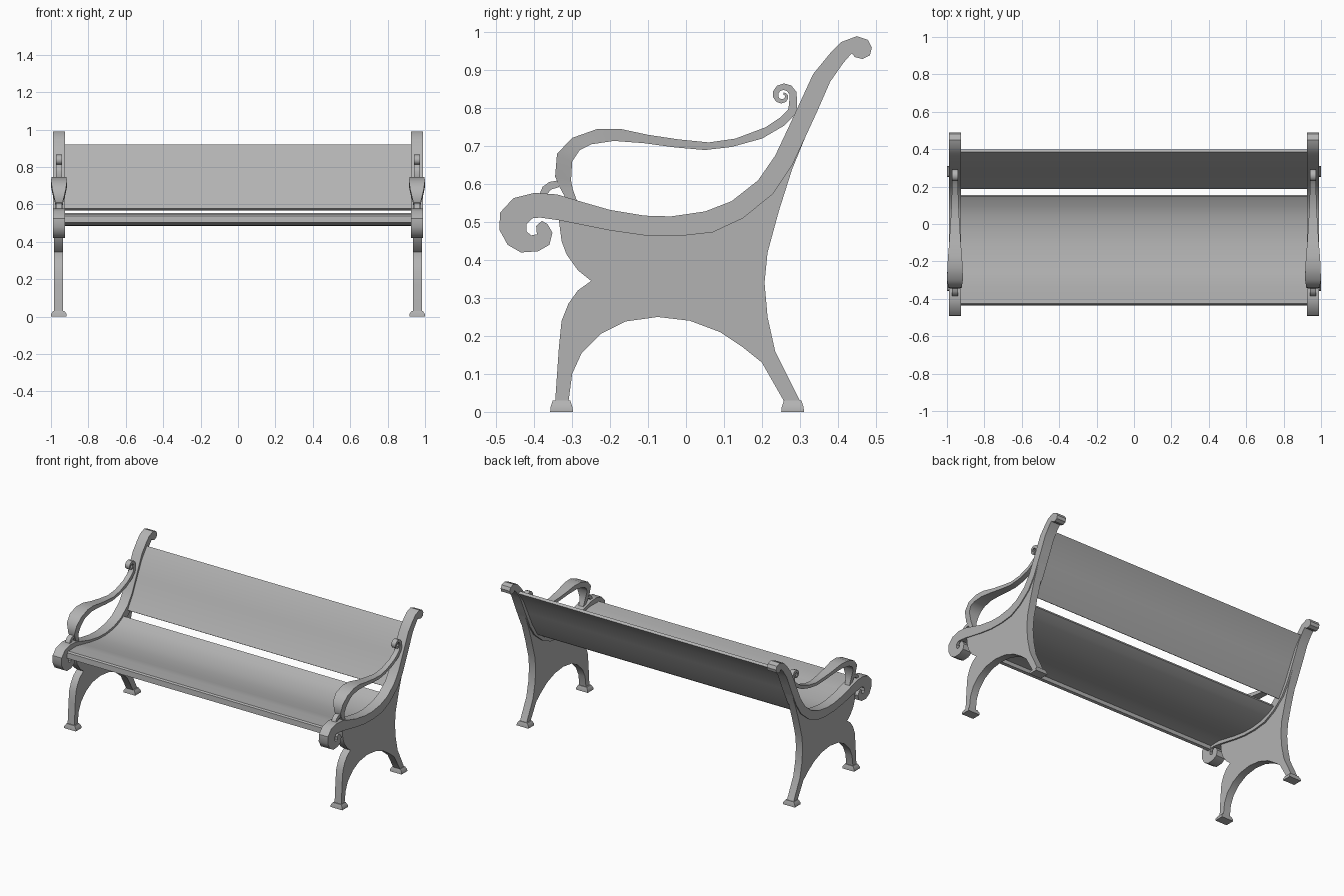
import bpy, bmesh, math

iron = bpy.data.materials.new("grey")
iron.diffuse_color = (.45, .45, .45, 1)


def finish(name, bm, angle=35):
    bmesh.ops.recalc_face_normals(bm, faces=bm.faces)
    me = bpy.data.meshes.new(name)
    bm.to_mesh(me)
    bm.free()
    me.materials.append(iron)
    ob = bpy.data.objects.new(name, me)
    bpy.context.collection.objects.link(ob)
    bpy.ops.object.select_all(action='DESELECT')
    ob.select_set(True)
    bpy.context.view_layer.objects.active = ob
    bpy.ops.object.shade_smooth_by_angle(angle=math.radians(angle))
    return ob


def loft(name, rings, angle=35):
    """Skin a list of closed rings and cap both ends."""
    bm = bmesh.new()
    vs = [[bm.verts.new(p) for p in r] for r in rings]
    n = len(vs[0])
    for a, b in zip(vs, vs[1:]):
        for i in range(n):
            j = (i + 1) % n
            bm.faces.new((a[i], a[j], b[j], b[i]))
    bm.faces.new(vs[0])
    bm.faces.new(vs[-1])
    return finish(name, bm, angle)


def prism(name, pts, x0, x1):
    """Extrude a side profile (y, z) along x."""
    return loft(name, [[(x, y, z) for y, z in pts] for x in (x0, x1)])


def sheet(name, path, t, half, lip=()):
    """Curved board: path in (y, z) thickened by t, with an optional front lip."""
    top, bot = [], []
    for i, (y, z) in enumerate(path):
        a, b = path[max(i - 1, 0)], path[min(i + 1, len(path) - 1)]
        dy, dz = b[0] - a[0], b[1] - a[1]
        l = math.hypot(dy, dz)
        ny, nz = -dz / l * t / 2, dy / l * t / 2
        top.append((y + ny, z + nz))
        bot.append((y - ny, z - nz))
    return prism(name, top + bot[::-1] + list(lip), -half, half)


# line shared by the scrolled rail and the leg panel
seam = [(-.335, .505), (-.26, .49), (-.2, .478), (-.11, .465), (-.02, .463), (.07, .473),
        (.15, .51), (.23, .575), (.28, .65), (.315, .725)]
# rail: front scroll, upper edge, top curl, back to the seam
rail = [(-.385, .512), (-.405, .51), (-.42, .495), (-.42, .475), (-.408, .465), (-.393, .468),
        (-.395, .49), (-.38, .503), (-.365, .495), (-.352, .472), (-.36, .44), (-.39, .423),
        (-.435, .42), (-.47, .44), (-.492, .48), (-.49, .525), (-.455, .563), (-.4, .577),
        (-.34, .573), (-.27, .552), (-.2, .532), (-.11, .517), (-.04, .515), (.05, .528),
        (.12, .555), (.19, .61), (.235, .675), (.275, .76), (.335, .89), (.38, .945),
        (.41, .975), (.45, .99), (.48, .98), (.49, .96), (.485, .94), (.465, .93),
        (.445, .935), (.437, .945), (.415, .92), (.38, .87), (.345, .79)]
# leg panel: rear edge, arch, front edge
panel = [(.28, .64), (.245, .53), (.215, .42), (.207, .34), (.215, .25), (.235, .16), (.302, .025),
         (.26, .025), (.2, .13), (.15, .17), (.09, .21), (.01, .24), (-.075, .25), (-.16, .238),
         (-.225, .205), (-.275, .155), (-.3, .1), (-.31, .025), (-.345, .025), (-.335, .17),
         (-.328, .24), (-.31, .285), (-.285, .32), (-.25, .345), (-.285, .373), (-.315, .415),
         (-.328, .45)]
# armrest: upper y, z, lower y, z, half width
arm = [(-.31, .55, -.285, .55, .017), (-.332, .59, -.298, .585, .018), (-.345, .62, -.303, .61, .022),
       (-.34, .68, -.3, .66, .036), (-.3, .722, -.28, .69, .042), (-.235, .745, -.25, .705, .041),
       (-.17, .745, -.19, .714, .037), (-.1, .73, -.11, .708, .031), (-.02, .718, -.03, .697, .026),
       (.06, .71, .05, .69, .021), (.13, .72, .12, .698, .018), (.21, .75, .2, .72, .016),
       (.25, .777, .26, .755, .016), (.27, .798, .293, .79, .016)]
# spiral at the rear end of the armrest
for k in range(14):
    a = math.radians(-20 + 35 * k)
    r = .040 - .0024 * k
    w = .021 - .0012 * k
    c, s = math.cos(a), math.sin(a)
    arm.append((.255 + c * (r - w), .833 + s * (r - w), .255 + c * r, .833 + s * r, .016))
# small curl joining armrest and rail
curl = [(-.335, .61), (-.36, .606), (-.378, .593), (-.386, .574), (-.366, .574),
        (-.355, .586), (-.335, .592)]

for side, s in (("left", -1), ("right", 1)):
    prism(side + "_scrolled_rail", seam + rail[::-1], s * .925, s * .99)
    prism(side + "_leg_panel", seam + panel, s * .936, s * .984)
    prism(side + "_arm_curl", curl, s * .942, s * .973)
    cx = s * .957
    loft(side + "_armrest", [[(cx - h, uy, uz), (cx + h, uy, uz), (cx + h, ly, lz), (cx - h, ly, lz)]
                             for uy, uz, ly, lz, h in arm], 50)
    # tapered feet
    for end, y in (("front", -.328), ("rear", .281)):
        loft(f"{side}_{end}_foot",
             [[(s * .958 + i * hx, y + j * hy, z) for i, j in ((-1, -1), (1, -1), (1, 1), (-1, 1))]
              for z, hx, hy in ((0, .042, .03), (.012, .042, .029), (.03, .03, .023))], 50)

# curved seat and backrest boards
sheet("seat", [(-.41, .535), (-.34, .537), (-.27, .523), (-.2, .508), (-.11, .495), (-.04, .493),
               (.04, .502), (.1, .52), (.15, .547)], .018, .93,
      [(-.415, .505), (-.435, .503), (-.432, .538), (-.424, .546)])
sheet("backrest", [(.195, .573), (.25, .66), (.293, .75), (.34, .845), (.392, .915)], .018, .93)
